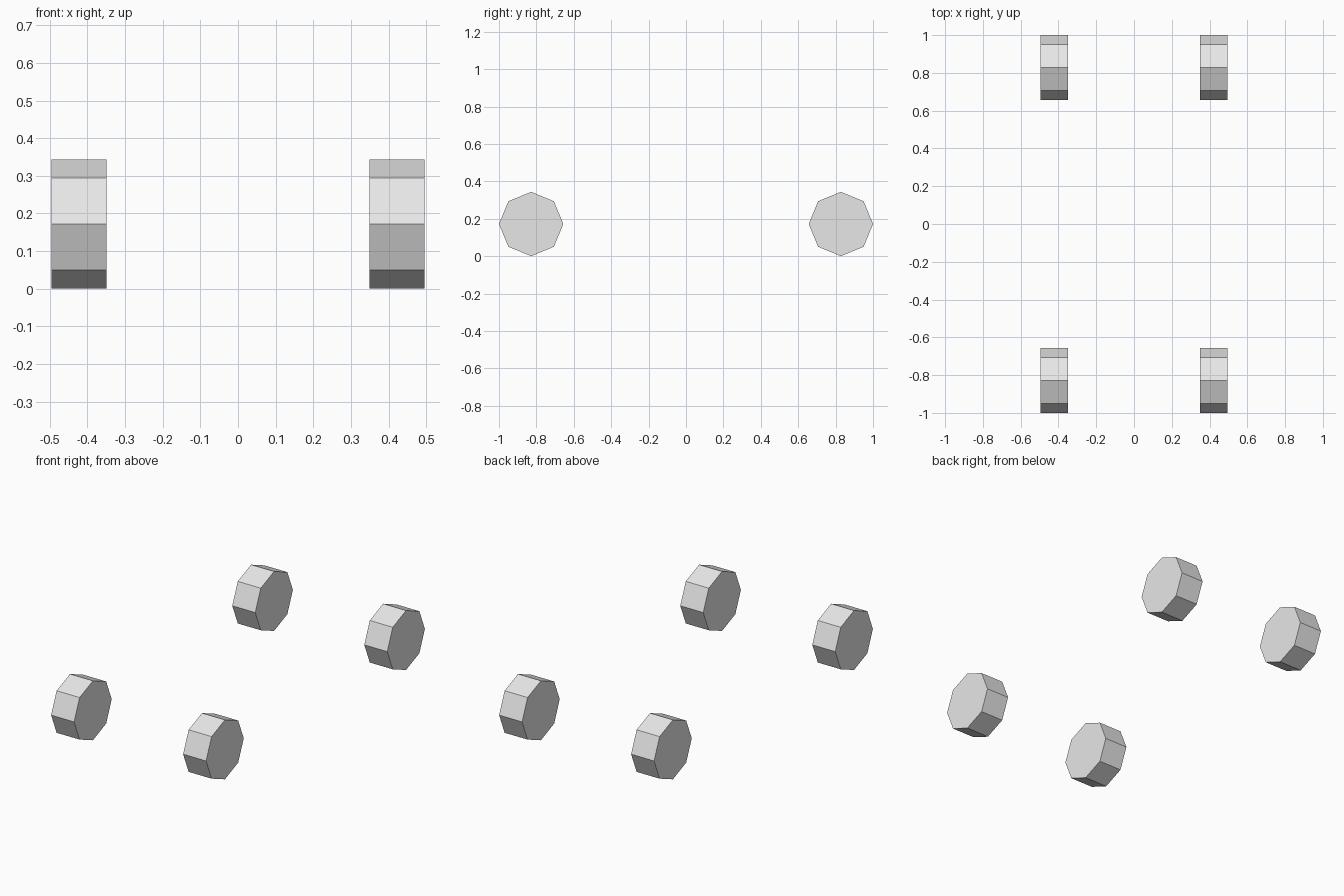
import bpy
from math import pi
from mathutils import Matrix

cube = bpy.data.objects.get("Cube")
if cube:
    bpy.data.objects.remove(cube, do_unlink=True)

RADIUS, WIDTH = 0.172, 0.147
TRACK, AXLE = 0.4225, 0.828

# Single light grey finish
grey = bpy.data.materials.new("light_grey")
grey.use_nodes = True
color = (0.8, 0.8, 0.8, 1.0)
grey.diffuse_color = color
grey.node_tree.nodes["Principled BSDF"].inputs["Base Color"].default_value = color


def add_wheel(name, x, y):
    """Eight-sided wheel lying along x, with a corner pointing down."""
    bpy.ops.mesh.primitive_cylinder_add(vertices=8, radius=RADIUS, depth=WIDTH)
    wheel = bpy.context.object
    wheel.name = name
    wheel.data.transform(Matrix.Rotation(pi / 2, 4, "Y"))
    wheel.location = (x, y, RADIUS)
    wheel.data.materials.append(grey)


# Four wheels
for end, y in (("front", -AXLE), ("rear", AXLE)):
    for side, x in (("left", TRACK), ("right", -TRACK)):
        add_wheel(f"{end}_{side}_wheel", x, y)
